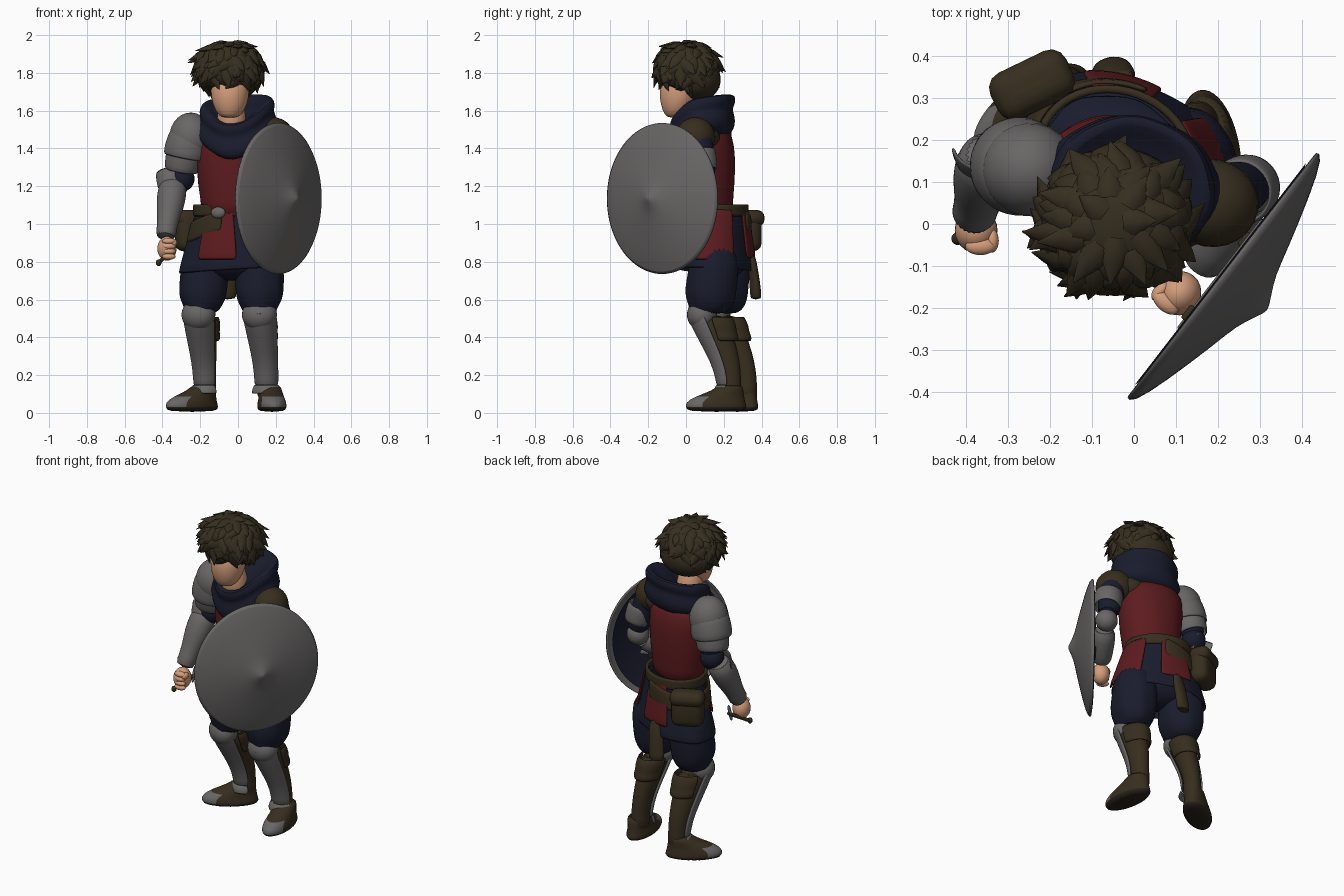
import bpy, bmesh, random
from math import sin, cos, radians, pi, sqrt
from mathutils import Matrix, Vector

if "Cube" in bpy.data.objects:
    bpy.data.objects.remove(bpy.data.objects["Cube"])
random.seed(4)


def material(name, r, g, b):
    m = bpy.data.materials.new(name)
    m.use_nodes = True
    m.diffuse_color = (r, g, b, 1)
    m.node_tree.nodes["Principled BSDF"].inputs["Base Color"].default_value = (r, g, b, 1)
    return m


steel = material("steel grey", .14, .134, .132)
hair_brown = material("hair brown", .036, .027, .014)
red = material("tunic red", .107, .011, .013)
navy = material("cloth navy", .01, .0115, .026)
skin = material("skin", .66, .34, .2)
leather = material("leather brown", .038, .027, .013)
sole = material("sole dark", .022, .017, .011)


def finish(name, bm, mats, sub=0, thick=0, frame=Matrix()):
    bmesh.ops.recalc_face_normals(bm, faces=bm.faces)
    me = bpy.data.meshes.new(name)
    bm.to_mesh(me)
    bm.free()
    ob = bpy.data.objects.new(name, me)
    bpy.context.collection.objects.link(ob)
    ob.matrix_world = frame
    for m in mats:
        me.materials.append(m)
    if thick:
        mod = ob.modifiers.new("thickness", "SOLIDIFY")
        mod.thickness, mod.offset = thick, 0
    if sub:
        ob.modifiers.new("smooth", "SUBSURF").levels = sub
        ob.modifiers["smooth"].render_levels = sub
    for o in bpy.context.selected_objects:
        o.select_set(False)
    ob.select_set(True)
    bpy.context.view_layer.objects.active = ob
    bpy.ops.object.shade_smooth_by_angle(angle=radians(55))
    return ob


def loft(name, mats, rings, frame=Matrix(), arc=(0, 360), wave=0, tilt=(0, 0), droop=0,
         pick=None, caps=(True, True), n=24, thick=0):
    """Skin elliptical rings (x, y, z, rx, ry); a partial arc gives an open panel."""
    bm = bmesh.new()
    full = arc[1] - arc[0] == 360
    loops = []
    for x, y, z, rx, ry in rings:
        row = []
        for k in range(n if full else n + 1):
            a = radians(arc[0] + (arc[1] - arc[0]) * k / n)
            w = 1 + wave * sin(7 * a + z * 9)
            px, py = rx * cos(a) * w, ry * sin(a) * w
            sag = droop * max(0, -sin(a)) ** 2
            row.append(bm.verts.new((x + px, y + py, z + tilt[0] * px + tilt[1] * py - sag)))
        loops.append(row)
    for lo, hi in zip(loops, loops[1:]):
        for k in range(n):
            j = (k + 1) % len(lo)
            f = bm.faces.new((lo[k], lo[j], hi[j], hi[k]))
            if pick:
                f.material_index = pick(f.calc_center_median())
    if full:
        for row, cap in zip((loops[0], loops[-1]), caps):
            if cap:
                f = bm.faces.new(row)
                f.material_index = pick(f.calc_center_median()) if pick else 0
    return finish(name, bm, mats, 1, thick, frame)


def place(x, y, z, yaw=0):
    return Matrix.Translation((x, y, z)) @ Matrix.Rotation(yaw, 4, "Z")


def aim(a, direction):
    return Matrix.Translation(a) @ Vector(direction).to_track_quat("Z", "Y").to_matrix().to_4x4()


def ball(name, mat, loc, size, yaw=0):
    bm = bmesh.new()
    bmesh.ops.create_uvsphere(bm, u_segments=24, v_segments=14, radius=1)
    bmesh.ops.scale(bm, vec=size, verts=bm.verts)
    return finish(name, bm, [mat], frame=place(*loc, yaw))


def box(name, mat, frame, size, bevel=.012):
    bm = bmesh.new()
    bmesh.ops.create_cube(bm, size=1)
    bmesh.ops.scale(bm, vec=size, verts=bm.verts)
    bmesh.ops.bevel(bm, geom=bm.edges[:], offset=bevel, segments=3, profile=.5, affect="EDGES")
    return finish(name, bm, [mat], frame=frame)


def limb(name, mat, a, b, radii, **kw):
    """Round limb from a to b with evenly spaced radii."""
    d = Vector(b) - Vector(a)
    step = d.length / (len(radii) - 1)
    return loft(name, [mat], [(0, 0, i * step, r, r) for i, r in enumerate(radii)], aim(a, d), **kw)


# Torso and neck
loft("tunic_body", [red], [(0, 0, 1.02, .17, .14), (0, 0, 1.12, .165, .138), (0, 0, 1.2, .185, .148),
     (0, 0, 1.36, .195, .152), (0, 0, 1.46, .2, .135), (0, 0, 1.52, .14, .1)], place(-.03, .11, 0, -.2), wave=.012)
limb("neck", skin, (-.03, .025, 1.46), (-.04, .0, 1.68), (.085, .075, .07))

# Hood gathered around the neck, drooping at the front
loft("hood", [navy], [(0, .01, 1.45, .16, .14), (0, 0, 1.475, .205, .165), (0, 0, 1.52, .222, .178), (0, 0, 1.565, .2, .165),
     (0, 0, 1.59, .195, .16), (0, 0, 1.615, .205, .178), (0, 0, 1.655, .19, .174), (0, 0, 1.66, .165, .15),
     (0, .01, 1.62, .12, .1)], place(-.005, .085, 0, -.15), tilt=(.07, .17), droop=.1, wave=.018)

# Head
loft("face", [skin], [(0, -.05, 1.562, .035, .035), (0, -.045, 1.58, .065, .06), (0, -.035, 1.63, .092, .09),
     (0, -.025, 1.7, .105, .11), (0, -.01, 1.8, .1, .1)], place(-.04, -.01, 0, -.08))

# Hair caps with curved tufts swirling from the crown
centre, size = Vector((-.045, .005, 1.825)), Vector((.178, .166, .14))
ball("hair_cap", hair_brown, centre, size)
ball("hair_nape", hair_brown, (-.045, .062, 1.765), (.158, .122, .115))
bm = bmesh.new()
count = 170
for i in range(count):
    h = 1 - 1.75 * (i + .5) / count
    a = i * pi * (3 - sqrt(5))
    d = Vector((sqrt(1 - h * h) * cos(a), sqrt(1 - h * h) * sin(a), h))
    if d.y < -.3 and h < -.4:
        continue
    down = Vector((0, 0, -1)) + d * d.z
    flow = (down.normalized() + d.cross(Vector((0, 0, 1))) * random.uniform(-.9, 1.1)).normalized()
    reach, flick = random.uniform(.4, .75), random.uniform(.02, .4)
    rows = []
    for s, w in ((0, .028), (.3, .035), (.65, .022), (1, .002)):
        e = (d + flow * reach * s).normalized()
        p = centre + Vector(u * v for u, v in zip(e, size)) * (.93 + .06 * s + flick * s * s * .75)
        side = e.cross(flow).normalized()
        rows.append([bm.verts.new(p + side * w * cos(t * pi / 3) + e * w * .6 * sin(t * pi / 3)) for t in range(6)])
    for lo, hi in zip(rows, rows[1:]):
        for k in range(6):
            bm.faces.new((lo[k], lo[k - 1], hi[k - 1], hi[k]))
    bm.faces.new(rows[-1])
finish("hair_tufts", bm, [hair_brown])

# Skirt, tabard panels, belts
hips = place(-.045, .16, 0, -.35)


def skirt_rings(low, grow):
    span = 1.08 - low
    return [(0, 0, 1.08 - span * t, .175 + grow + .11 * t * span / .34, .145 + grow + .045 * t * span / .34)
            for t in (0, .25, .5, .75, 1)]


loft("under_skirt", [navy], skirt_rings(.75, 0), hips, wave=.03, tilt=(.06, 0), caps=(False, False), thick=.012)
for name, low, arc, grow in (("front_tabard", .81, (-115, -67), .014), ("left_tabard", .81, (-20, 54), .02),
                             ("back_tabard", .82, (79, 122), .014)):
    loft(name, [red], skirt_rings(low, grow), hips, arc=arc, n=10, thick=.012)
loft("waist_belt", [leather], [(0, 0, z, .188, .16) for z in (1.04, 1.06, 1.09, 1.105)], hips, caps=(False, False), thick=.02)
loft("slung_belt", [leather], [(0, 0, z, .2 + (1.07 - z) * .25, .175) for z in (1.07, 1.03, .99, .96)], hips,
     tilt=(.3, 0), caps=(False, False), thick=.016, arc=(85, 275))
ball("buckle", steel, (-.105, -.012, 1.06), (.04, .02, .03), -.35)
box("hip_pouch", leather, place(-.24, .325, .965, .45), (.19, .11, .22), .045)
box("pouch_flap", leather, place(-.243, .332, 1.03, .45), (.2, .12, .09), .04)
loft("hanging_strap", [leather], [(0, 0, .6, .045, .028), (0, 0, .63, .048, .03), (.01, -.015, .75, .044, .025),
     (.02, -.03, .85, .038, .02)], place(-.055, .37, 0, .2))
ball("pelvis", navy, (-.035, .17, .83), (.23, .15, .13), -.35)


# Legs: breeches, boot, greave, kneecap and shoe
def leg(side, thigh, knee, ankle, heel, shin_yaw, foot_yaw):
    tx, ty = thigh
    kx, ky = knee
    mx, my = (kx + tx) / 2, (ky + ty) / 2
    loft(side + "_breeches", [navy], [(tx, ty, .9, .12, .12), (tx, ty, .76, .128, .135), (mx, my, .66, .13, .138),
         (mx, my, .6, .122, .132), (mx, my, .565, .1, .115), (kx, ky, .52, .085, .1)], wave=.03)
    base = place(*ankle, 0, shin_yaw)
    lean = Matrix.Rotation(-shin_yaw, 3, "Z") @ Vector((kx - ankle[0], ky - ankle[1], 0))

    def rings(spec, grow=0):
        return [(lean.x * t, lean.y * t, z, rx + grow, ry + grow) for z, t, rx, ry in spec]

    shin = ((.07, 0, .058, .062), (.14, 0, .05, .058), (.22, .05, .05, .062), (.32, .3, .058, .078),
            (.42, .65, .069, .092), (.53, 1, .08, .102))
    loft(side + "_boot", [leather], rings(shin), base)
    loft(side + "_boot_folds", [leather], rings(((.38, .5, .07, .096), (.405, .56, .078, .106), (.43, .62, .073, .1),
         (.455, .7, .082, .112), (.51, .85, .078, .11))), base, arc=(0, 180), n=16, thick=.012)
    loft(side + "_greave", [steel], rings(shin[1:], .01), base, arc=(-170, -10), n=16, thick=.014)
    loft(side + "_greave_cuff", [steel], rings(((.1, 0, .082, .09), (.15, 0, .066, .072))), base, arc=(-165, -15), n=12, thick=.012)
    ball(side + "_kneecap", steel, place(kx, ky, .52, shin_yaw) @ Vector((0, -.03, 0)), (.093, .08, .085), shin_yaw)
    loft(side + "_shoe", [leather, steel, sole],
         [(0, -.075, .005, .068, .155), (0, -.075, .03, .078, .165), (0, -.08, .055, .075, .16),
          (0, -.06, .085, .066, .135), (0, -.01, .12, .06, .08), (0, 0, .15, .058, .066)], place(*heel, 0, foot_yaw),
         pick=lambda c: 2 if c.z < .02 else 1 if c.y < -.15 else 0)


leg("right", (-.175, .21), (-.195, .18), (-.168, .32), (-.182, .315), -.5, -.95)
leg("left", (.115, .15), (.115, .115), (.152, .235), (.17, .235), -.05, .12)

# Right arm with layered plate
elbow, wrist = (-.305, .18, 1.24), (-.385, .01, .92)
limb("right_upper_arm", navy, (-.255, .13, 1.48), elbow, (.08, .075, .072, .06))
ball("right_pauldron", steel, (-.25, .13, 1.46), (.113, .112, .13), -.2)
limb("right_pauldron_plate", steel, (-.255, .13, 1.48), (-.28, .14, 1.35), (.1, .112, .112), caps=(False, False), thick=.014)
limb("right_lower_plate", steel, (-.28, .14, 1.4), (-.3, .16, 1.28), (.09, .09, .084), caps=(False, False), thick=.014)
ball("right_elbow", navy, (-.3, .17, 1.24), (.07, .07, .07))
limb("right_bracer", steel, (-.34, .17, 1.23), wrist, (.07, .078, .075, .062, .052, .058))
limb("elbow_flare", steel, (-.345, .16, 1.17), (-.355, .21, 1.27), (.076, .083), arc=(0, 200), n=14, thick=.012)

# Left arm behind the shield
limb("left_upper_arm", navy, (.2, .06, 1.5), (.28, .1, 1.22), (.08, .072, .068, .062))
ball("left_shoulder_pad", leather, (.185, .05, 1.46), (.112, .105, .105), -.2)
ball("left_mantle", leather, (.1, .06, 1.46), (.12, .12, .085), -.2)
limb("left_arm_plate", steel, (.25, .075, 1.39), (.275, .09, 1.28), (.075, .077, .073), caps=(False, False), thick=.012)
ball("left_elbow", steel, (.275, .085, 1.2), (.065, .062, .065))
limb("left_bracer", steel, (.27, .06, 1.17), (.15, -.11, 1.04), (.065, .068, .06, .052))


# Closed fists
def fist(side, x, y, z, yaw, lean):
    ball(side + "_hand", skin, (x, y, z), (.051, .054, .064), yaw)
    turn = place(x, y, z, yaw)
    for i in range(4):
        ball(side + "_finger", skin, turn @ Vector((lean * .01, -.038, .039 - .027 * i)), (.036, .021, .017), yaw)
    ball(side + "_thumb", skin, turn @ Vector((lean * .038, -.025, .03)), (.016, .028, .019), yaw)


fist("right", -.376, -.015, .87, 0, 1)
fist("left", .108, -.165, 1.02, -.7, -1)

# Short hilt held in the right hand
limb("hilt_grip", leather, (-.425, -.04, .79), (-.345, .09, .87), (.013, .011, .011, .013), n=10)
limb("hilt_guard", steel, (-.36, .06, .81), (-.35, .08, .92), (.008, .012, .008), n=10)
ball("hilt_pommel", leather, (-.42, -.035, .795), (.015, .015, .018))

# Oval shield with raised boss, cloth lining and arm straps
face = aim((.22, -.13, 1.135), (.79, -.61, 0))
loft("shield", [steel], [(0, 0, -.015, .364, .394), (0, 0, 0, .368, .399), (0, 0, .028, .28, .3), (0, 0, .066, .14, .15),
     (0, 0, .08, .075, .08), (0, 0, .102, .03, .03), (0, 0, .115, .004, .004)], face, caps=(False, True), n=40, thick=.016)
loft("shield_lining", [navy], [(0, 0, -.018, .335, .365), (0, 0, .008, .27, .29), (0, 0, .04, .14, .15), (0, 0, .05, .01, .01)],
     face, caps=(False, True), n=40)
for x in (-.12, .1):
    box("arm_strap", leather, face @ place(x, 0, -.02), (.04, .26, .02), .006)
for y in (-.13, .13):
    box("strap_bracket", steel, face @ place(0, y, -.012, .25), (.34, .022, .02), .006)
